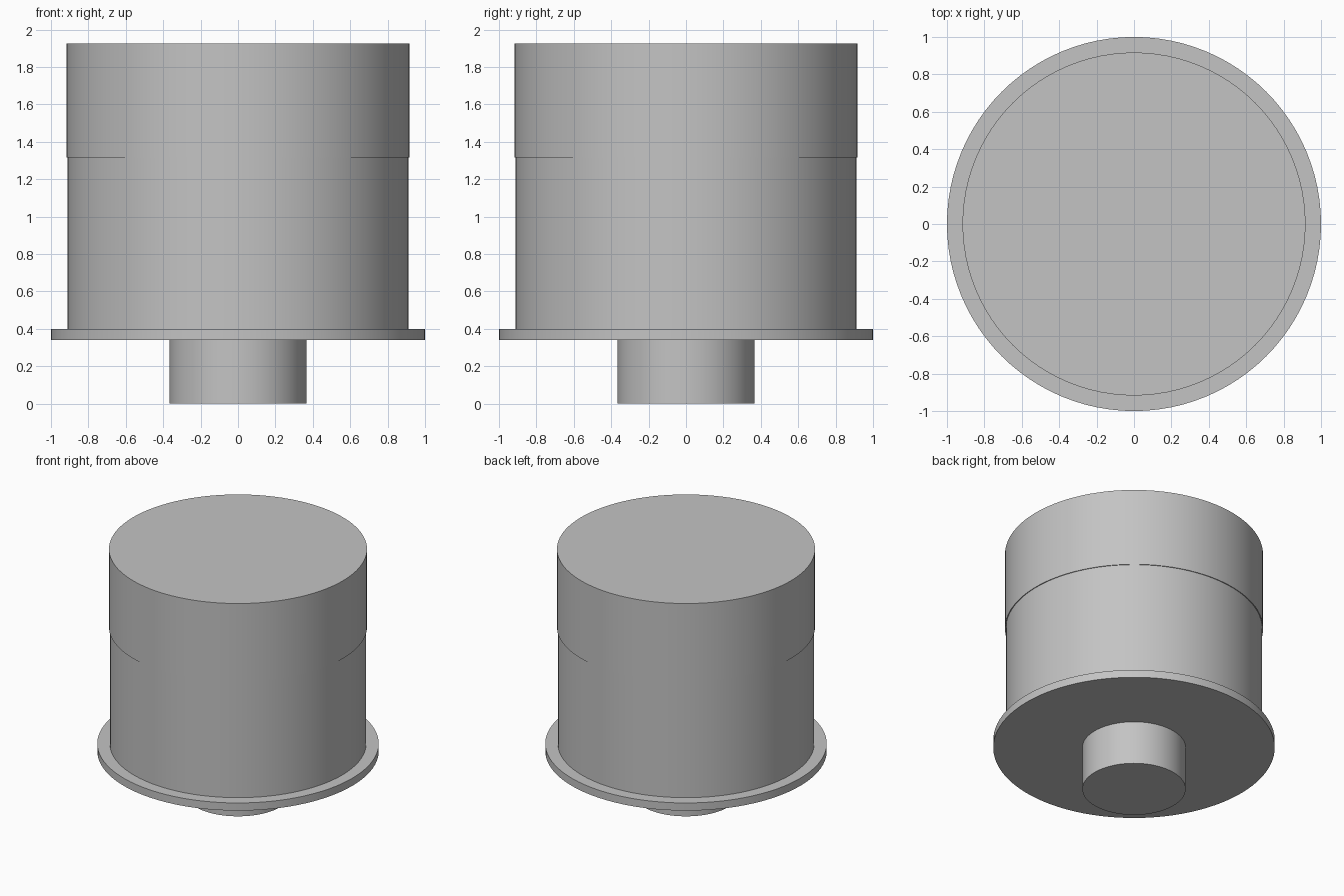
import bpy
import math

cube = bpy.data.objects.get("Cube")
if cube:
    bpy.data.objects.remove(cube, do_unlink=True)

SEGMENTS = 96

# Single plain grey finish
grey = bpy.data.materials.new("plain_grey")
grey.use_nodes = True
colour = (0.55, 0.55, 0.55, 1.0)
grey.diffuse_color = colour
grey.node_tree.nodes["Principled BSDF"].inputs["Base Color"].default_value = colour


def disc(name, radius, bottom, top):
    """Upright solid cylinder between two heights."""
    bpy.ops.mesh.primitive_cylinder_add(
        vertices=SEGMENTS, radius=radius, depth=top - bottom,
        location=(0, 0, (bottom + top) / 2))
    part = bpy.context.object
    part.name = name
    part.data.materials.append(grey)
    bpy.ops.object.shade_smooth_by_angle(angle=math.radians(30))
    return part


# Stacked from the ground up
disc("stem", 0.367, 0.0, 0.34)
disc("flange", 1.0, 0.34, 0.40)
disc("body", 0.911, 0.40, 1.315)
disc("cap", 0.917, 1.315, 1.925)
